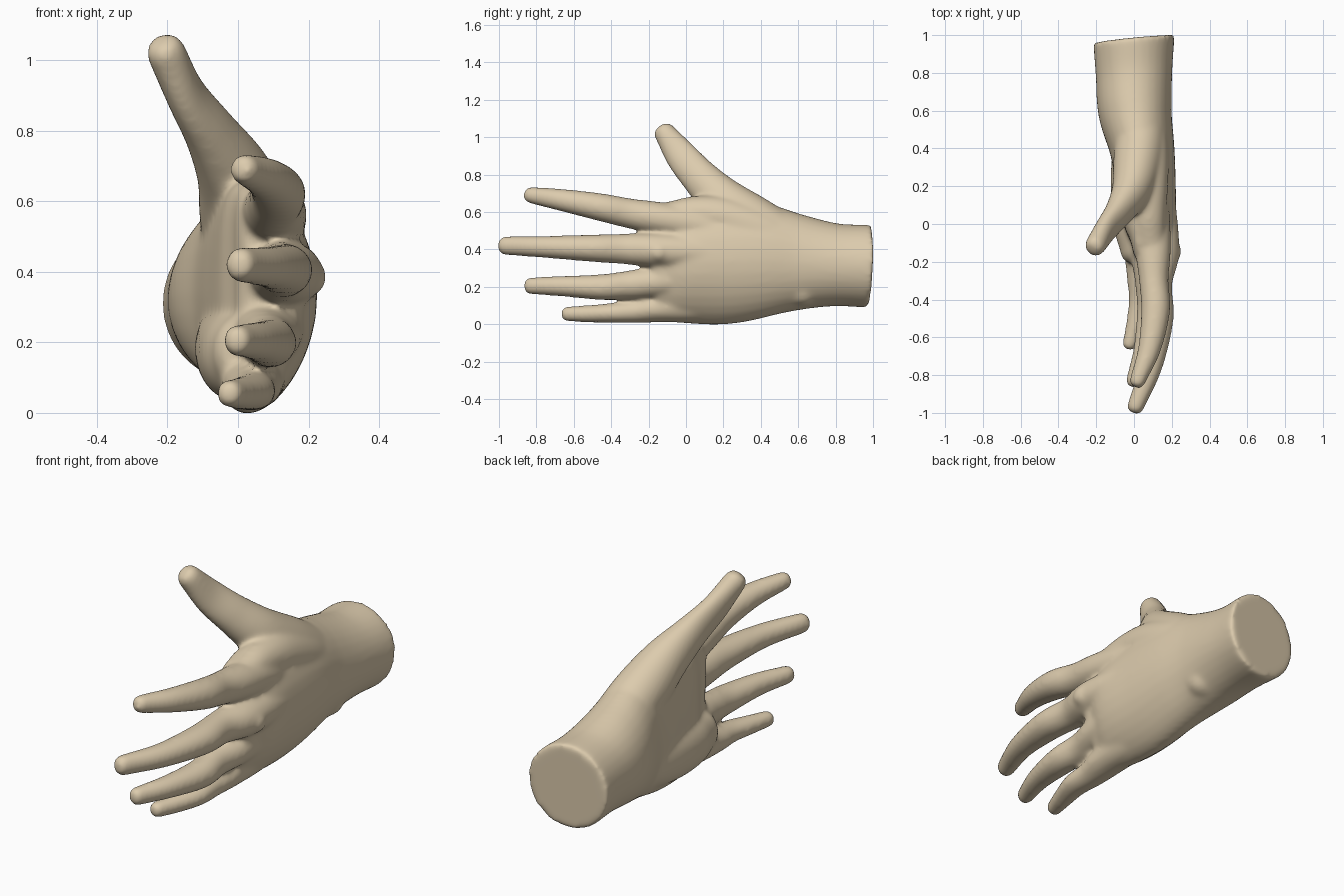
import bpy, bmesh, math
from mathutils import Vector

cube = bpy.data.objects.get("Cube")
if cube:
    bpy.data.objects.remove(cube)

skin = bpy.data.materials.new("warm_skin")
skin.use_nodes = True
tone = (0.72, 0.60, 0.42, 1)
skin.diffuse_color = tone
skin.node_tree.nodes["Principled BSDF"].inputs["Base Color"].default_value = tone

SIDES = 32
bm = bmesh.new()


def spline(points, steps=6):
    """Smooth curve through sections of (x, y, z, thickness, width)."""
    p = [Vector(q) for q in points]
    p = [p[0] * 2 - p[1]] + p + [p[-1] * 2 - p[-2]]
    out = []
    for i in range(1, len(p) - 2):
        a, b, c, d = p[i - 1:i + 3]
        for s in range(steps):
            t = s / steps
            out.append((b * 2 + (c - a) * t + (a * 2 - b * 5 + c * 4 - d) * t * t
                        + (b * 3 - a - c * 3 + d) * t ** 3) / 2)
    return out + [p[-2]]


def loft(points, arch=lambda y: 0):
    """Skin oval rings along the curve, round the tip and close both ends."""
    secs = spline(points)
    rings = []
    for i, s in enumerate(secs):
        ahead, back = secs[min(i + 1, len(secs) - 1)], secs[max(i - 1, 0)]
        t = (Vector(ahead[:3]) - Vector(back[:3])).normalized()
        rings.append((Vector(s[:3]), t, s[3], s[4]))
    c, t, a, b = rings[-1]
    for deg in (25, 50, 70, 84):
        r = math.radians(deg)
        k = math.cos(r) ** 0.55
        rings.append((c + t * min(a, b) * .9 * math.sin(r), t, a * k, b * k))
    loops = []
    for c, t, a, b in rings:
        u = (Vector((1, 0, 0)) - t * t.x).normalized()
        v = t.cross(u)
        loop = []
        for k in range(SIDES):
            ang = math.tau * k / SIDES
            co, si = math.cos(ang), math.sin(ang)
            loop.append(bm.verts.new(c + u * (a * co - arch(c.y) * si * si) + v * b * si))
        loops.append(loop)
    for l0, l1 in zip(loops, loops[1:]):
        for k in range(SIDES):
            n = (k + 1) % SIDES
            bm.faces.new((l0[k], l0[n], l1[n], l1[k]))
    bm.faces.new(loops[0][::-1])
    bm.faces.new(loops[-1])


# Wrist and palm, cupped toward the fingers
loft([(0, .98, .31, .216, .222), (0, .8, .317, .203, .222), (.005, .6, .33, .195, .259),
      (.043, .4, .34, .172, .312), (.065, .2, .335, .157, .337), (.085, 0, .33, .138, .327),
      (.09, -.11, .33, .1, .312)],
     arch=lambda y: .06 * max(0, min(1, (.6 - y) / .6)))

# Heel of the palm below the little finger
loft([(.02, .55, .25, .1, .1), (-.005, .36, .2, .112, .13), (-.007, .16, .175, .114, .138),
      (0, -.02, .165, .105, .13), (.01, -.13, .17, .085, .11)])

# Web between thumb and index finger
loft([(.05, .62, .38, .1, .12), (.065, .5, .45, .11, .12), (.075, .36, .51, .11, .12),
      (.072, .2, .57, .108, .112), (.075, .05, .593, .095, .093), (.085, -.07, .59, .08, .07)])

# Index, middle, ring and little fingers with swollen joints
loft([(.07, .34, .44, .08, .08), (.09, .1, .52, .094, .09), (.1, -.12, .562, .096, .088),
      (.105, -.3, .592, .078, .08), (.114, -.46, .626, .077, .074), (.082, -.66, .663, .061, .06),
      (.02, -.828, .69, .043, .045)])
loft([(.09, .34, .36, .1, .09), (.12, .1, .38, .102, .1), (.132, -.15, .395, .108, .094),
      (.122, -.32, .402, .08, .082), (.129, -.5, .406, .081, .073), (.09, -.75, .413, .062, .059),
      (.01, -.963, .42, .045, .051)])
loft([(.075, .34, .28, .09, .09), (.095, .1, .25, .099, .09), (.083, -.15, .225, .1, .086),
      (.08, -.3, .21, .076, .077), (.09, -.45, .198, .075, .069), (.055, -.66, .203, .058, .055),
      (0, -.828, .205, .042, .046)])
loft([(.05, .34, .2, .09, .09), (.045, .1, .115, .092, .095), (.04, -.15, .086, .09, .076),
      (.035, -.28, .068, .074, .062), (.038, -.4, .06, .066, .053), (.008, -.53, .055, .051, .046),
      (-.022, -.632, .055, .039, .041)])

# Thumb and the mound at its root
loft([(.03, .68, .39, .11, .14), (.035, .5, .47, .13, .135), (.02, .335, .562, .13, .14),
      (-.012, .185, .675, .106, .12), (-.08, .065, .795, .073, .099),
      (-.147, -.025, .9, .056, .087), (-.202, -.11, 1.018, .056, .06)])

# Wrist bone bump and the three largest knuckles
for pos, size in (((.075, .62, .18), .085), ((.197, -.145, .385), .056),
                  ((.14, -.13, .56), .057), ((.13, -.13, .235), .057)):
    ball = bmesh.ops.create_icosphere(bm, subdivisions=3, radius=size)
    bmesh.ops.translate(bm, verts=ball["verts"], vec=pos)

# Slant the cut end of the wrist
for v in bm.verts:
    v.co.y += .1 * v.co.x * max(0, min(1, (v.co.y - .6) / .35))

bmesh.ops.recalc_face_normals(bm, faces=bm.faces)
mesh = bpy.data.meshes.new("hand")
bm.to_mesh(mesh)
bm.free()
mesh.materials.append(skin)
hand = bpy.data.objects.new("hand", mesh)
bpy.context.collection.objects.link(hand)

# Fuse the parts into one skin and soften the joins
fuse = hand.modifiers.new("fuse", 'REMESH')
fuse.mode = 'VOXEL'
fuse.voxel_size = .011
fuse.use_smooth_shade = True
soften = hand.modifiers.new("soften", 'SMOOTH')
soften.factor = .5
soften.iterations = 18
